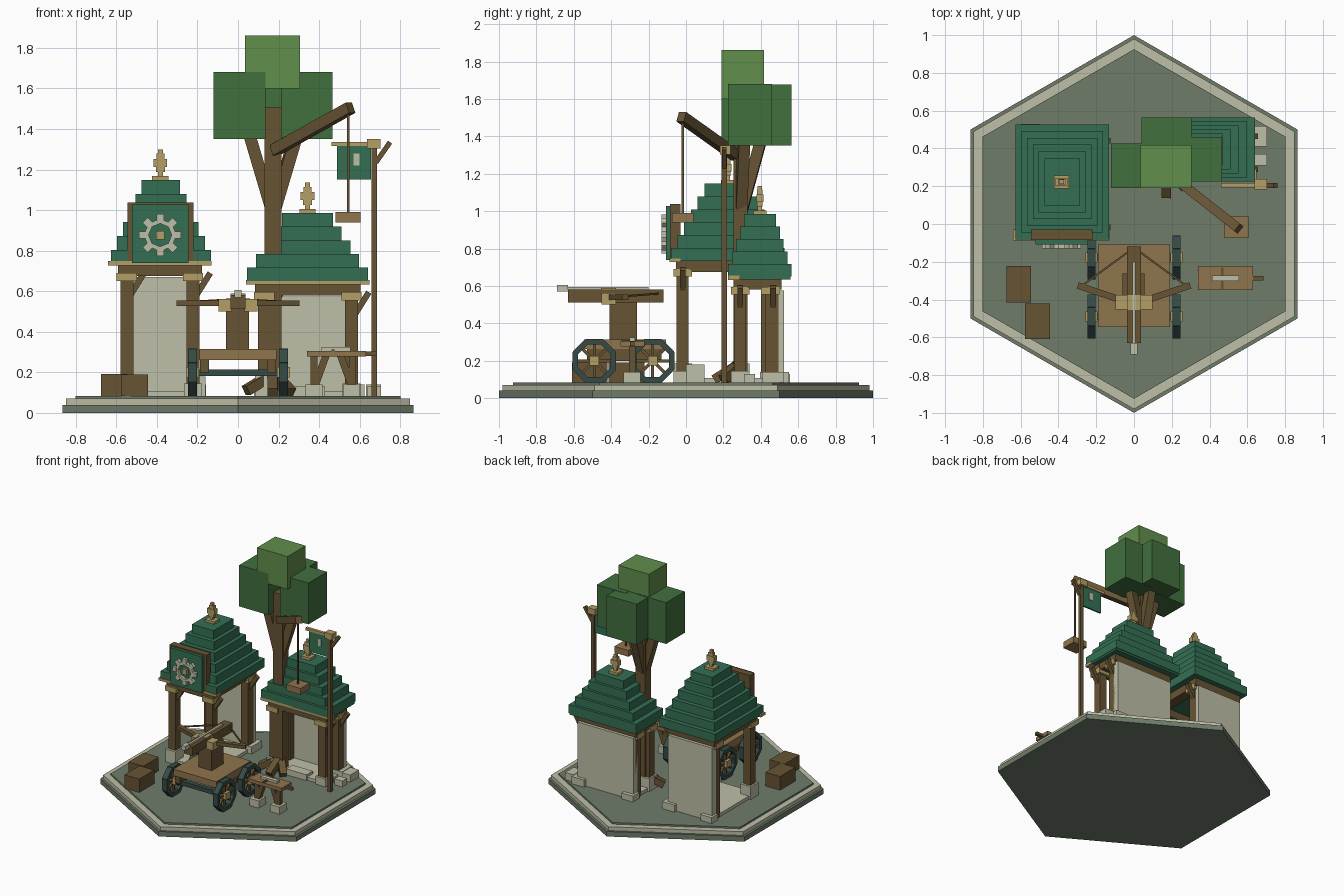
import bpy, bmesh, math
from mathutils import Vector, Matrix

if "Cube" in bpy.data.objects:
    bpy.data.objects.remove(bpy.data.objects["Cube"])


def material(name, r, g, b):
    m = bpy.data.materials.new(name)
    lin = [((c / 255 + 0.055) / 1.055) ** 2.4 for c in (r, g, b)]
    m.diffuse_color = (*lin, 1)
    m.use_nodes = True
    m.node_tree.nodes["Principled BSDF"].inputs["Base Color"].default_value = m.diffuse_color
    return m


GROUND = material("moss ground", 110, 124, 106)
STONE = material("pale stone", 190, 191, 167)
WOOD = material("dark wood", 103, 84, 52)
PLANK = material("plank wood", 143, 117, 77)
TAN = material("tan fittings", 180, 159, 102)
ROOF = material("roof green", 52, 111, 84)
LEAF = material("deep leaf", 65, 112, 62)
LEAF2 = material("light leaf", 97, 142, 76)
IRON = material("dark teal iron", 54, 75, 70)


# each piece is (centre matrix with scale); B = axis box by limits, R = bar between two points
def B(x0, x1, y0, y1, z0, z1):
    return (Matrix.Translation(((x0 + x1) / 2, (y0 + y1) / 2, (z0 + z1) / 2))
            @ Matrix.Diagonal((x1 - x0, y1 - y0, z1 - z0, 1)))


def C(x, y, hx, hy, z0, z1):
    return B(x - hx, x + hx, y - hy, y + hy, z0, z1)


def R(p, q, w, h=None):
    p, q = Vector(p), Vector(q)
    d = q - p
    return (Matrix.Translation((p + q) / 2) @ d.to_track_quat('Y', 'Z').to_matrix().to_4x4()
            @ Matrix.Diagonal((w, d.length, h or w, 1)))


def part(name, mat, pieces):
    bm = bmesh.new()
    for m in pieces:
        bmesh.ops.create_cube(bm, size=1, matrix=m)
    return finish(name, mat, bm)


def finish(name, mat, bm):
    me = bpy.data.meshes.new(name)
    bm.to_mesh(me)
    bm.free()
    me.materials.append(mat)
    ob = bpy.data.objects.new(name, me)
    bpy.context.collection.objects.link(ob)
    return ob


def hexagon(name, mat, r, z0, z1):
    bm = bmesh.new()
    bmesh.ops.create_cone(bm, cap_ends=True, segments=6, radius1=r, radius2=r, depth=z1 - z0,
                          matrix=Matrix.Translation((0, 0, (z0 + z1) / 2)))
    if max(abs(v.co.y) for v in bm.verts) < r * 0.99:
        bmesh.ops.rotate(bm, verts=bm.verts, matrix=Matrix.Rotation(math.pi / 6, 3, 'Z'))
    finish(name, mat, bm)


# hexagonal base
hexagon("base_bottom", GROUND, 1.0, 0, 0.04)
hexagon("base_rim", STONE, 0.98, 0.04, 0.07)
hexagon("base_top", GROUND, 0.925, 0.07, 0.083)
G = 0.083


def stepped_roof(name, x, y, big, small, z0, z1, n):
    h = (z1 - z0) / n
    lerp = lambda a, b, i: a + (b - a) * i / (n - 1)
    part(name, ROOF, [C(x, y, lerp(big[0], small[0], i), lerp(big[1], small[1], i),
                        z0 + i * h, z0 + (i + 1) * h) for i in range(n)])


def finial(name, x, y, z):
    part(name, TAN, [C(x, y, 0.04, 0.035, z, z + 0.02), C(x, y, 0.012, 0.012, z + 0.02, z + 0.15),
                     C(x, y, 0.022, 0.015, z + 0.04, z + 0.065),
                     C(x, y, 0.034, 0.019, z + 0.065, z + 0.105),
                     C(x, y, 0.02, 0.015, z + 0.105, z + 0.13)])


def pavilion(name, xs, yf, yb, top, eave):
    """Two front posts, two rear posts with a back wall, beams and struts."""
    x0, x1 = xs
    p = 0.032
    part(name + "_posts", WOOD, [C(x, yf, p, 0.032, G, top) for x in xs]
         + [B(x - p, x + p, yb - 0.1, yb - 0.03, G, top) for x in xs])
    part(name + "_struts", WOOD,
         [R((x + 0.01, y, top - 0.1), (x + 0.085, y, top + 0.02), 0.03)
          for x in xs for y in (yf, yb - 0.06)])
    part(name + "_wall", STONE, [B(x0 - p, x1 + p, yb - 0.05, yb, G, top)])
    part(name + "_capitals", TAN, [C(x, y, 0.05, 0.05, top - 0.02, top + 0.02)
                                   for x in xs for y in (yf, yb - 0.075)])
    part(name + "_beams", WOOD,
         [B(x0 - 0.045, x1 + 0.045, y - 0.035, y + 0.035, top + 0.005, eave) for y in (yf, yb - 0.05)]
         + [B(x - 0.04, x + 0.04, yf, yb - 0.05, top + 0.005, eave) for x in xs])
    part(name + "_floor", STONE, [B(x0 - 0.03, x1 + 0.03, yf - 0.03, yb, G, G + 0.025)])
    part(name + "_feet", STONE, [C(x, yf, 0.045, 0.05, G, 0.185 - 0.04 * i) for i, x in enumerate(xs)]
         + [C(x0, yb - 0.01, 0.05, 0.04, G, 0.13), C(x1 + 0.01, yb - 0.04, 0.055, 0.065, G, 0.14)])


# clock tower
pavilion("tower", (-0.548, -0.222), -0.018, 0.5, 0.67, 0.735)
stepped_roof("tower_roof", -0.38, 0.223, (0.247, 0.304), (0.095, 0.125), 0.735, 1.148, 6)
part("tower_eave", TAN, [B(-0.64, -0.13, -0.088, -0.03, 0.728, 0.748)])
finial("tower_finial", -0.383, 0.223, 1.148)

# gear sign on the tower
part("sign_frame", WOOD, [B(-0.545, -0.22, -0.085, -0.03, 0.735, 1.038)])
part("sign_panel", ROOF, [B(-0.522, -0.243, -0.108, -0.08, 0.738, 1.028)])
gx, gz = -0.384, 0.877
gear = []
for i in range(8):
    a = math.radians(45 * i)
    dx, dz = math.cos(a), math.sin(a)
    gear.append(R((gx + dx * 0.07, -0.119, gz + dz * 0.07), (gx + dx * 0.102, -0.119, gz + dz * 0.102),
                  0.034, 0.024))
    b = a + math.radians(45)
    gear.append(R((gx + dx * 0.069, -0.119, gz + dz * 0.069),
                  (gx + math.cos(b) * 0.069, -0.119, gz + math.sin(b) * 0.069), 0.022, 0.022))
for m in range(0, 16, 2):  # keep tooth width in the sign plane
    a = math.radians(45 * m / 2)
    gear[m] = (Matrix.Translation((gx + math.cos(a) * 0.087, -0.119, gz + math.sin(a) * 0.087))
               @ Matrix.Rotation(-a, 4, 'Y') @ Matrix.Diagonal((0.034, 0.024, 0.036, 1)))
part("sign_gear", STONE, gear)
part("sign_hub", TAN, [B(gx - 0.021, gx + 0.021, -0.13, -0.105, gz - 0.021, gz + 0.021)])

# workshop hut
pavilion("hut", (0.13, 0.56), 0.29, 0.525, 0.575, 0.635)
stepped_roof("hut_roof", 0.343, 0.395, (0.298, 0.17), (0.125, 0.085), 0.65, 0.985, 5)
part("hut_eave", TAN, [B(0.04, 0.648, 0.225, 0.29, 0.633, 0.656)])
part("hut_ceiling", ROOF, [C(0.343, 0.395, 0.295, 0.165, 0.635, 0.655)])
finial("hut_finial", 0.343, 0.395, 0.985)
part("rubble", STONE, [B(0.63, 0.705, 0.41, 0.52, G, 0.14), C(0.67, 0.34, 0.035, 0.03, G, 0.13),
                       C(-0.185, 0.05, 0.025, 0.05, G, 0.18), B(0.25, 0.43, 0.25, 0.33, G, 0.13)])

# tree
tx, ty = 0.172, 0.292
part("tree_trunk", WOOD, [C(tx, ty, 0.042, 0.038, G, 1.507)])
part("tree_branches", WOOD, [R((tx, ty, 0.98), (tx + dx, ty + dy, 1.42), 0.06)
                             for dx, dy in ((-0.13, 0), (0.13, 0.02), (0.01, 0.12))])
part("tree_roots", WOOD, [R((tx, ty, 0.19), q, 0.05)
                          for q in ((0.04, 0.22, 0.11), (0.17, 0.15, 0.1), (0.26, 0.2, 0.1))])
part("tree_leaves", LEAF, [B(-0.122, 0.135, 0.19, 0.425, 1.35, 1.68),
                           B(0.212, 0.465, 0.225, 0.46, 1.35, 1.68),
                           B(0.04, 0.305, 0.33, 0.565, 1.352, 1.678)])
part("tree_crown", LEAF2, [B(0.035, 0.305, 0.19, 0.418, 1.6, 1.862)])

# hoist arm with rope and load
part("hoist_arm", WOOD, [R((0.18, 0.27, 1.295), (0.555, -0.025, 1.505), 0.05, 0.055)])
part("hoist_rope", WOOD, [C(0.543, -0.018, 0.006, 0.006, 0.98, 1.49)])
part("hoist_load", PLANK, [B(0.48, 0.605, -0.075, 0.04, 0.94, 0.99)])

# banner pole
part("banner_pole", WOOD, [C(0.672, 0.204, 0.014, 0.014, G, 1.32),
                           R((0.68, 0.204, 1.235), (0.75, 0.204, 1.335), 0.025)])
part("banner_fittings", TAN, [B(0.46, 0.7, 0.192, 0.216, 1.315, 1.335), C(0.67, 0.21, 0.033, 0.028, 1.303, 1.35)])
part("banner_cloth", ROOF, [B(0.488, 0.655, 0.198, 0.21, 1.15, 1.316)])
part("banner_mark", STONE, [B(0.57, 0.6, 0.193, 0.215, 1.22, 1.278)])

# crates
part("crates", WOOD, [B(-0.675, -0.545, -0.415, -0.222, G, 0.192), B(-0.577, -0.445, -0.61, -0.42, G, 0.19)])

# workbench
part("bench_top", PLANK, [B(0.34, 0.63, -0.35, -0.223, 0.277, 0.305)])
part("bench_tool", STONE, [B(0.413, 0.555, -0.303, -0.272, 0.305, 0.324)])
part("bench_legs", WOOD, [R((x, -0.287, 0.12), (x + s * 0.06, -0.287, 0.285), 0.035)
                          for x, s in ((0.375, 1), (0.565, -1), (0.375, 0), (0.565, 0))]
     + [B(0.63, 0.685, -0.3, -0.275, 0.28, 0.302), B(0.46, 0.475, -0.345, -0.23, 0.3, 0.312)])
part("bench_feet", STONE, [C(x, -0.288, 0.042, 0.045, G, 0.14) for x in (0.375, 0.56)])

# cart deck and frame
part("cart_deck", PLANK, [B(-0.19, 0.19, -0.545, -0.108, 0.262, 0.314)])
part("cart_rails", WOOD, [C(s * 0.165, -0.33, 0.022, 0.2, 0.2, 0.262) for s in (-1, 1)])
part("cart_axles", IRON, [C(0, y, 0.235, 0.018, 0.182, 0.215) for y in (-0.49, -0.178)])


# wheels: eight-sided rim, spokes and hub
def wheel(name, x, y):
    z, r = 0.2, 0.112
    pt = lambda k, q: (x, y + q * math.cos(math.pi * k / 4 + math.pi / 8),
                       z + q * math.sin(math.pi * k / 4 + math.pi / 8))
    part(name + "_rim", IRON, [R(pt(k - 0.05, r), pt(k + 1.05, r), 0.044, 0.03) for k in range(8)])
    part(name + "_spokes", WOOD, [R(pt(k - 0.5, -r), pt(k - 0.5, r), 0.016) for k in range(4)])
    part(name + "_hub", TAN, [C(x, y, 0.032, 0.026, z - 0.026, z + 0.026)])


for side, x in (("left", -0.225), ("right", 0.225)):
    for end, y in (("front", -0.49), ("rear", -0.178)):
        wheel(f"wheel_{end}_{side}", x, y)

# bolt thrower on the cart
part("thrower_column", WOOD, [B(-0.06, 0.055, -0.41, -0.262, 0.31, 0.515)])
part("thrower_stock", WOOD, [B(-0.037, 0.037, -0.63, -0.12, 0.512, 0.582)])
part("thrower_clamps", TAN, [B(s * 0.065 - 0.032, s * 0.065 + 0.032, -0.452, -0.375, 0.5, 0.562) for s in (-1, 1)]
     + [B(-0.037, 0.037, -0.455, -0.375, 0.54, 0.589)])
part("thrower_arms", WOOD, [R((s * 0.06, -0.405, 0.54), (s * 0.298, -0.325, 0.54), 0.035, 0.028) for s in (-1, 1)])
part("thrower_string", WOOD, [R((s * 0.28, -0.33, 0.545), (s * 0.02, -0.14, 0.56), 0.01) for s in (-1, 1)])
part("thrower_bolt", STONE, [B(-0.009, 0.009, -0.64, -0.2, 0.58, 0.596), B(-0.018, 0.018, -0.69, -0.63, 0.57, 0.605)])
